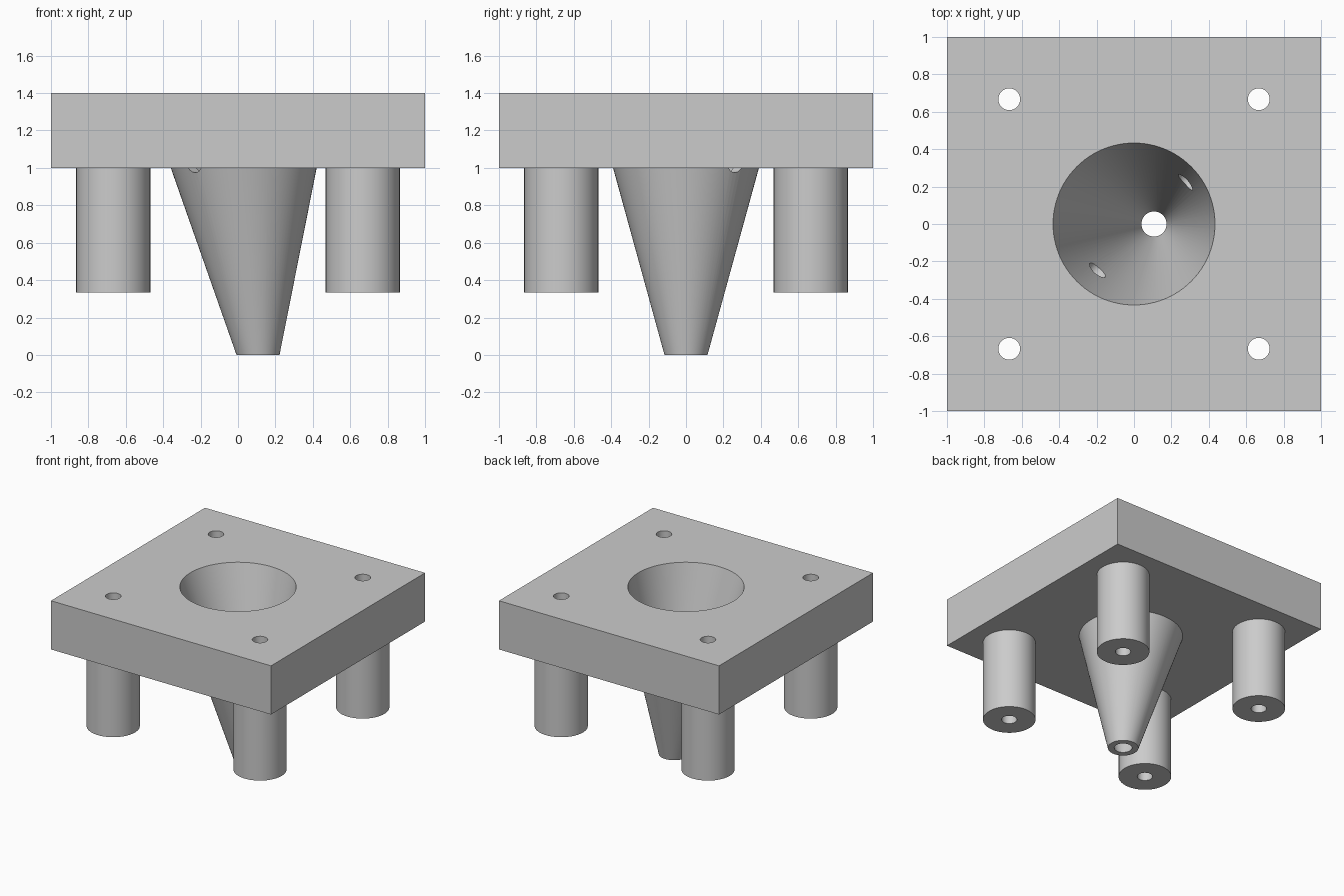
import bpy, bmesh, math
from mathutils import Matrix, Vector

if "Cube" in bpy.data.objects:
    bpy.data.objects.remove(bpy.data.objects["Cube"])

grey = bpy.data.materials.new("light_grey")
grey.diffuse_color = (0.6, 0.6, 0.6, 1)
grey.use_nodes = True
grey.node_tree.nodes["Principled BSDF"].inputs["Base Color"].default_value = grey.diffuse_color


def add_object(name, bm):
    mesh = bpy.data.meshes.new(name)
    bmesh.ops.recalc_face_normals(bm, faces=bm.faces)
    bm.to_mesh(mesh)
    bm.free()
    mesh.materials.append(grey)
    obj = bpy.data.objects.new(name, mesh)
    bpy.context.collection.objects.link(obj)
    return obj


def frustum(name, a, ra, b, rb, sides=96):
    """Closed round solid between centres a and b with horizontal end rings."""
    bm = bmesh.new()
    rings = []
    for c, r in ((a, ra), (b, rb)):
        rings.append([bm.verts.new((c[0] + r * math.cos(2 * math.pi * i / sides),
                                    c[1] + r * math.sin(2 * math.pi * i / sides), c[2]))
                      for i in range(sides)])
    lo, hi = rings
    bm.faces.new(lo[::-1])
    bm.faces.new(hi)
    for i in range(sides):
        j = (i + 1) % sides
        bm.faces.new((lo[i], lo[j], hi[j], hi[i]))
    return add_object(name, bm)


def leaning_cone(name, r_bottom, r_top, z0, z1):
    """Offset cone whose axis runs from x = 0.107 at z = 0 to x = 0 at z = 1.4."""
    def centre(z):
        return (0.107 * (1 - z / 1.4), 0, z)

    def radius(z):
        return r_bottom + (r_top - r_bottom) * z / 1.4
    return frustum(name, centre(z0), radius(z0), centre(z1), radius(z1))


def combine(target, other, operation):
    mod = target.modifiers.new(operation.lower(), 'BOOLEAN')
    mod.operation = operation
    mod.solver = 'EXACT'
    mod.object = other
    bpy.context.view_layer.objects.active = target
    bpy.ops.object.modifier_apply(modifier=mod.name)
    bpy.data.objects.remove(other)


# Square top plate
bm = bmesh.new()
bmesh.ops.create_cube(bm, size=1, matrix=Matrix.Translation((0, 0, 1.2)) @ Matrix.Diagonal((2, 2, 0.4, 1)))
body = add_object("funnel_plate", bm)

# Outer funnel wall and four legs
corners = [(x, y) for x in (-0.667, 0.667) for y in (-0.667, 0.667)]
combine(body, leaning_cone("funnel_wall", 0.115, 0.5, 0, 1.2), 'UNION')
for x, y in corners:
    combine(body, frustum("leg", (x, y, 0.333), 0.198, (x, y, 1.2), 0.198, 64), 'UNION')

# Funnel opening and bolt holes
combine(body, leaning_cone("funnel_bore", 0.067, 0.433, -0.05, 1.45), 'DIFFERENCE')
for x, y in corners:
    combine(body, frustum("bolt_hole", (x, y, 0.2), 0.058, (x, y, 1.5), 0.058, 48), 'DIFFERENCE')

# Diagonal cross hole through the funnel wall
bm = bmesh.new()
turn = Vector((0, 0, 1)).rotation_difference(Vector((1, 1, 0))).to_matrix().to_4x4()
bmesh.ops.create_cone(bm, cap_ends=True, segments=32, radius1=0.055, radius2=0.055, depth=0.96,
                      matrix=Matrix.Translation((0.04, -0.012, 1.03)) @ turn)
combine(body, add_object("cross_hole", bm), 'DIFFERENCE')

# Smooth round walls, sharp edges
bpy.ops.object.select_all(action='DESELECT')
body.select_set(True)
bpy.context.view_layer.objects.active = body
bpy.ops.object.shade_smooth_by_angle(angle=math.radians(30))
